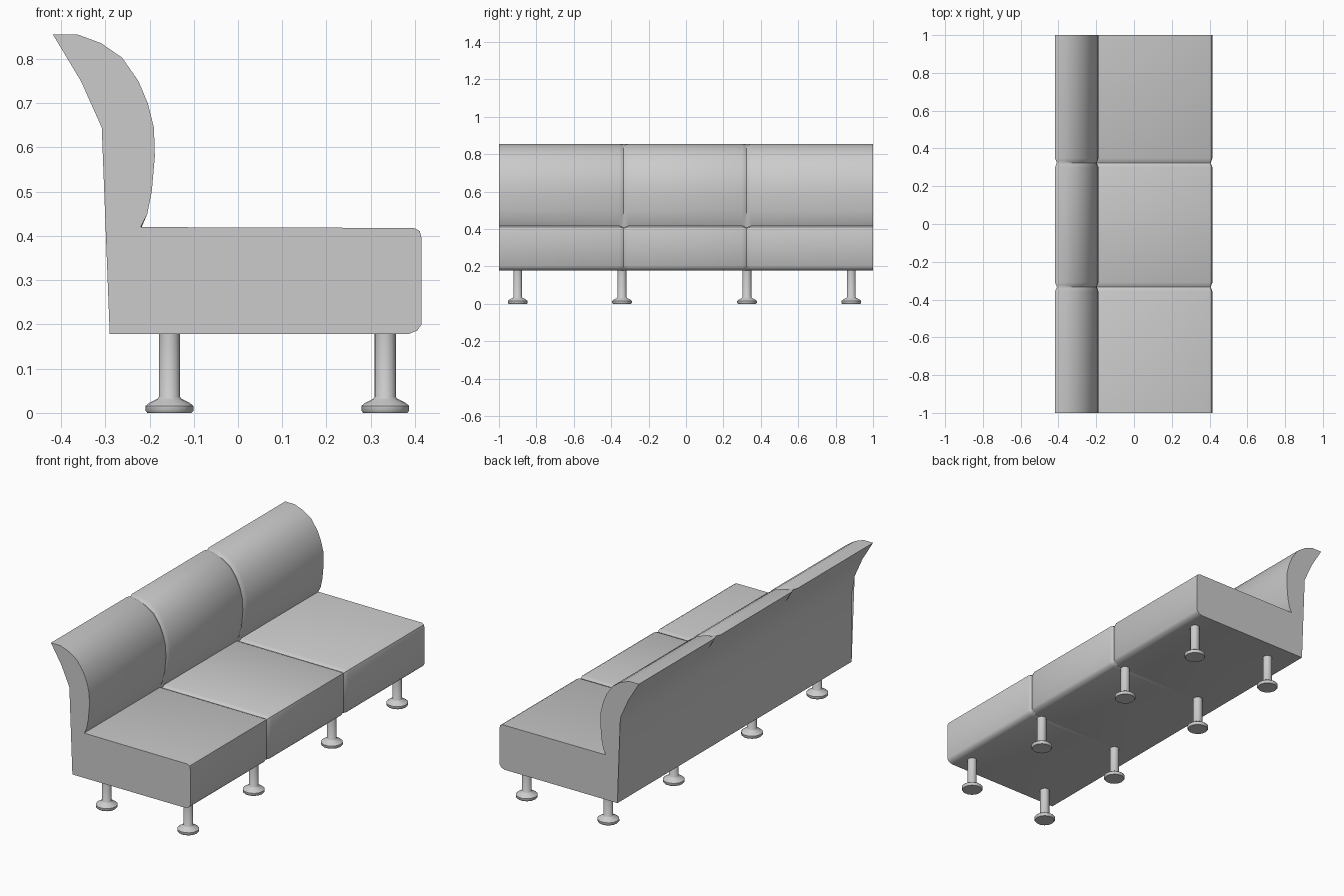
import bpy, bmesh, math
from mathutils import Vector

if "Cube" in bpy.data.objects:
    bpy.data.objects.remove(bpy.data.objects["Cube"])

# Side outline (x, z): back bottom, seat front, crease, cushion front, top, rear
PROFILE = [(-0.29, 0.178), (0.385, 0.178), (0.405, 0.186), (0.415, 0.20),
           (0.415, 0.395), (0.411, 0.411), (0.398, 0.418), (-0.22, 0.42),
           (-0.205, 0.45), (-0.195, 0.50), (-0.188, 0.58), (-0.190, 0.645),
           (-0.204, 0.70), (-0.225, 0.75), (-0.262, 0.803), (-0.31, 0.836),
           (-0.362, 0.855), (-0.418, 0.855), (-0.355, 0.75), (-0.308, 0.645),
           (-0.29, 0.545)]
SEAMS = (-0.333, 0.324)
LEG_X = (-0.155, 0.333)
LEG_Y = (-0.9, -0.342, 0.326, 0.884)


def finish(name, bm, angle=40):
    bmesh.ops.recalc_face_normals(bm, faces=bm.faces)
    mesh = bpy.data.meshes.new(name)
    bm.to_mesh(mesh)
    bm.free()
    obj = bpy.data.objects.new(name, mesh)
    bpy.context.collection.objects.link(obj)
    bpy.ops.object.select_all(action='DESELECT')
    obj.select_set(True)
    bpy.context.view_layer.objects.active = obj
    bpy.ops.object.shade_smooth_by_angle(angle=math.radians(angle))
    return obj


def inset_profile(depth):
    """Pull the upholstered outline inward along its normals."""
    pts = [Vector(p) for p in PROFILE]
    out = []
    for i, p in enumerate(pts):
        t = (pts[(i + 1) % len(pts)] - pts[i - 1]).normalized()
        d = depth if 2 <= i <= 17 and i != 7 else 0
        if i == 7:
            out.append(p + Vector((0, -depth)))
        else:
            out.append(p + Vector((-t.y, t.x)) * d)
    return out


# Upholstered body: sections along y, dipping at each seam
sections = [(-1.0, 0)]
for s in SEAMS:
    sections += [(s - 0.024, 0), (s - 0.010, 0.005), (s, 0.010),
                 (s + 0.010, 0.005), (s + 0.024, 0)]
sections.append((1.0, 0))
bm = bmesh.new()
rings = [[bm.verts.new((p[0], y, p[1])) for p in inset_profile(d)]
         for y, d in sections]
n = len(PROFILE)
for a, b in zip(rings, rings[1:]):
    for i in range(n):
        j = (i + 1) % n
        bm.faces.new((a[i], a[j], b[j], b[i]))
caps = [bm.faces.new(rings[0]), bm.faces.new(rings[-1])]
bmesh.ops.triangulate(bm, faces=caps)
finish("sofa_body", bm)


# Turned leg: flared foot and slim post
def leg(name, x, y, sides=14):
    bm = bmesh.new()
    outline = [(0.050, 0.0), (0.054, 0.005), (0.054, 0.016), (0.045, 0.023),
               (0.027, 0.032), (0.024, 0.036), (0.024, 0.185)]
    loops = [[bm.verts.new((x + r * math.cos(2 * math.pi * k / sides),
                            y + r * math.sin(2 * math.pi * k / sides), z))
              for k in range(sides)] for r, z in outline]
    for a, b in zip(loops, loops[1:]):
        for k in range(sides):
            m = (k + 1) % sides
            bm.faces.new((a[k], a[m], b[m], b[k]))
    bm.faces.new(loops[0])
    bm.faces.new(loops[-1])
    finish(name, bm)


for row, x in zip(("rear", "front"), LEG_X):
    for i, y in enumerate(LEG_Y, 1):
        leg(f"{row}_leg_{i}", x, y)
